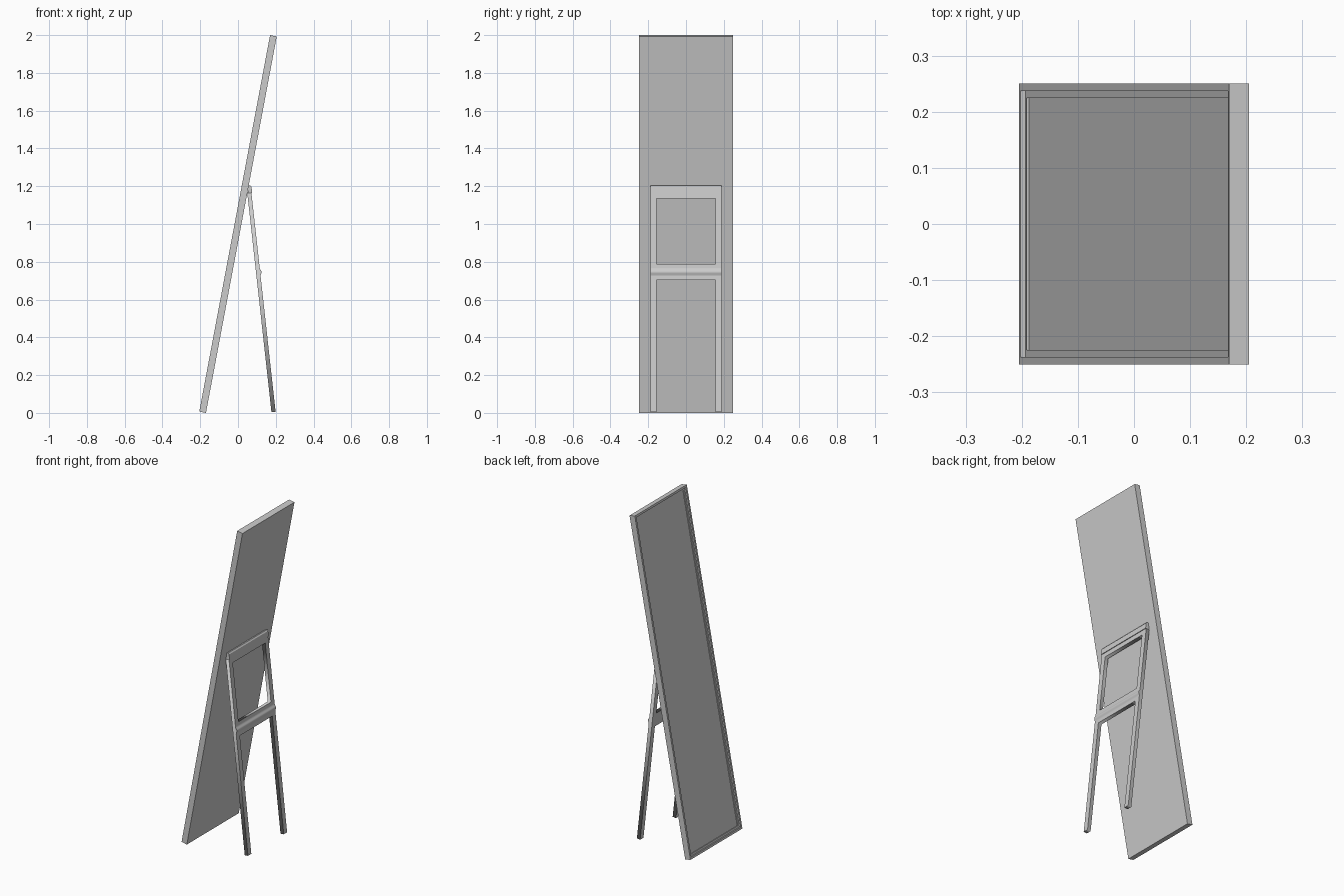
import bpy, bmesh, math
from mathutils import Matrix, Vector

if "Cube" in bpy.data.objects:
    bpy.data.objects.remove(bpy.data.objects["Cube"])


def tilted(origin, across, up):
    """Local x = across, y = along the slope, z = outward normal."""
    x, y = Vector(across), Vector(up)
    z = x.cross(y)
    m = Matrix((x, y, z)).transposed().to_4x4()
    m.translation = origin
    return m


def add_mesh(name, bm, matrix):
    bmesh.ops.recalc_face_normals(bm, faces=bm.faces)
    me = bpy.data.meshes.new(name)
    bm.to_mesh(me)
    bm.free()
    ob = bpy.data.objects.new(name, me)
    ob.matrix_world = matrix
    bpy.context.collection.objects.link(ob)
    return ob


def add_bar(name, profile, half, matrix):
    """Extrude a (y, z) profile along local x from -half to half."""
    bm = bmesh.new()
    face = bm.faces.new([bm.verts.new((-half, y, z)) for y, z in profile])
    ext = bmesh.ops.extrude_face_region(bm, geom=[face])
    verts = [v for v in ext["geom"] if isinstance(v, bmesh.types.BMVert)]
    bmesh.ops.translate(bm, vec=(2 * half, 0, 0), verts=verts)
    return add_mesh(name, bm, matrix)


# Mirror: leaning frame with a two-step recess
LEAN, LENGTH, THICK = math.atan(0.188), 2.028, 0.036
s, c = math.sin(LEAN), math.cos(LEAN)
panel = tilted((-0.205, 0, THICK * s), (0, -1, 0), (s, 0, c))

bm = bmesh.new()
bmesh.ops.create_cube(bm, size=1, matrix=Matrix.Translation((0, LENGTH / 2, -THICK / 2))
                      @ Matrix.Diagonal((0.5, LENGTH, THICK, 1)))
front = max(bm.faces, key=lambda f: f.calc_center_median().z)
for depth in (0.009, 0.0045):
    bmesh.ops.inset_region(bm, faces=[front], thickness=0.018)
    ext = bmesh.ops.extrude_discrete_faces(bm, faces=[front])["faces"]
    front = ext[0]
    # Discrete extrusion keeps the recess walls attached to the border
    bmesh.ops.translate(bm, vec=(0, 0, -depth), verts=front.verts)
corners = [v.co.copy() for v in front.verts]
bmesh.ops.delete(bm, geom=[front], context="FACES_ONLY")
add_mesh("mirror_frame", bm, panel)

# Mirror glass filling the recess
bm = bmesh.new()
bm.faces.new([bm.verts.new(co) for co in corners])
glass = add_mesh("mirror_glass", bm, panel)
if glass.data.polygons[0].normal.z < 0:
    glass.data.flip_normals()

# Rear stand: flat frame with a window above and open legs below
TILT, LEG = math.radians(6.3), 0.022
s, c = math.sin(TILT), math.cos(TILT)
stand = tilted((0.199, 0, 0.006), (0, 1, 0), (-s, 0, c))
OUT, IN, TOP = 0.188, 0.156, 1.166
outline = [(-OUT, 0), (-IN, 0), (-IN, 0.703), (IN, 0.703),
           (IN, 0), (OUT, 0), (OUT, TOP), (-OUT, TOP)]
window = [(-IN, 0.786), (-IN, 1.137), (IN, 1.137), (IN, 0.786)]

cu = bpy.data.curves.new("stand_frame", "CURVE")
cu.dimensions, cu.fill_mode, cu.extrude = "2D", "BOTH", LEG / 2
for pts in (outline, window):
    sp = cu.splines.new("POLY")
    sp.points.add(len(pts) - 1)
    for p, (x, y) in zip(sp.points, pts):
        p.co = (x, y, 0, 1)
    sp.use_cyclic_u = True
ob = bpy.data.objects.new("stand_frame", cu)
ob.matrix_world = stand @ Matrix.Translation((0, 0, -LEG / 2))
bpy.context.collection.objects.link(ob)

# Hinge bar joining the stand to the mirror back
add_bar("hinge_bar", [(TOP, -0.02), (TOP, 0.004), (1.198, 0.004),
                      (1.206, -0.001), (1.206, -0.012)], OUT, stand)

# Rounded rail swelling out of the crossbar
arc = [(0.744 + 0.022 * t / 6, 0.0035 * (1 + math.cos(math.pi * t / 6)))
       for t in range(-6, 7)]
rail = add_bar("cross_rail", [(0.766, -0.004)] + [(0.722, -0.004)] + arc, OUT, stand)
bpy.context.view_layer.objects.active = rail
rail.select_set(True)
bpy.ops.object.shade_smooth_by_angle(angle=math.radians(35))
